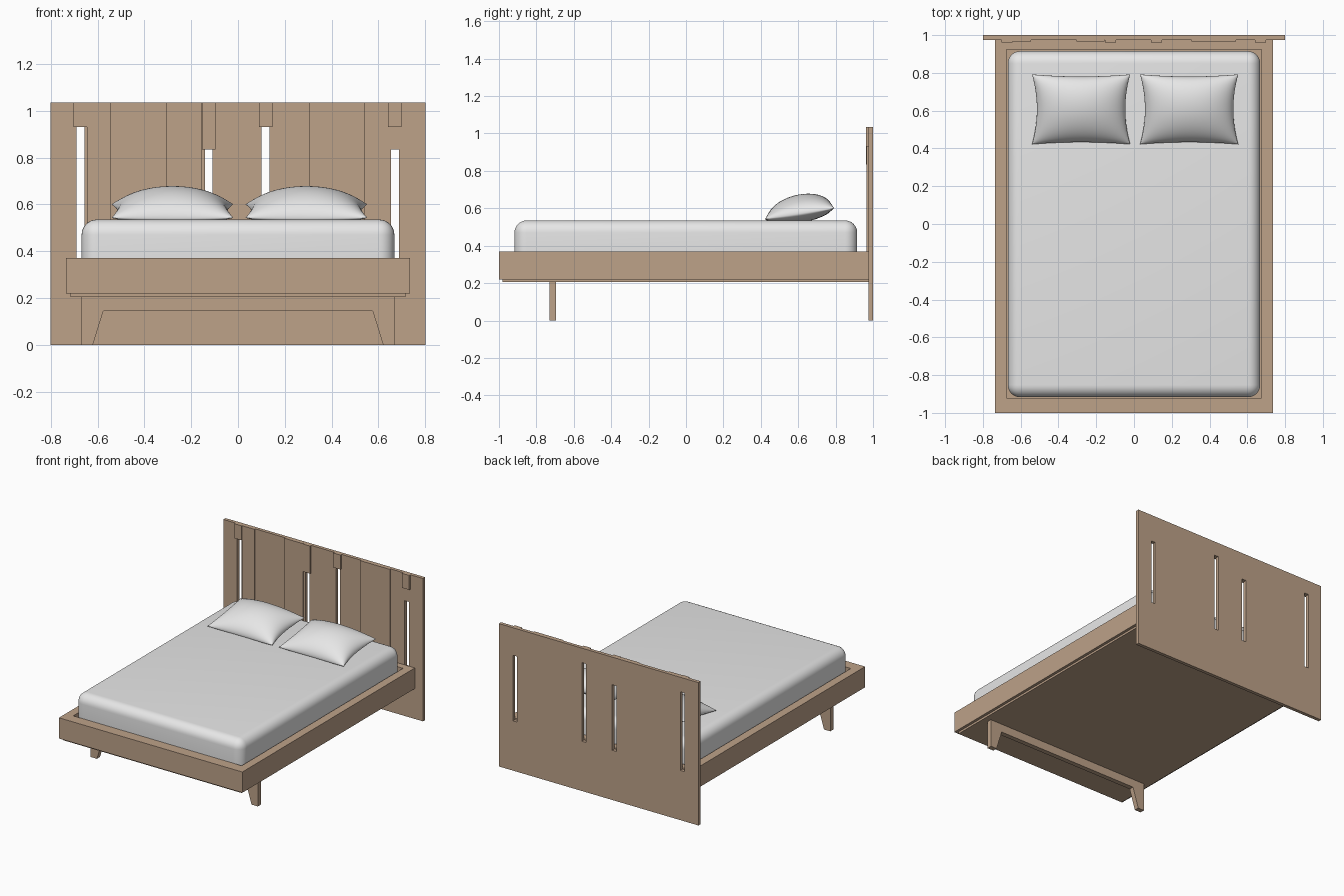
import bpy
import bmesh
from mathutils import Vector

if "Cube" in bpy.data.objects:
    bpy.data.objects.remove(bpy.data.objects["Cube"], do_unlink=True)


def material(name, rgb):
    mat = bpy.data.materials.new(name)
    mat.use_nodes = True
    mat.diffuse_color = (*rgb, 1)
    mat.node_tree.nodes["Principled BSDF"].inputs["Base Color"].default_value = (*rgb, 1)
    return mat


wood = material("light wood", (0.51, 0.36, 0.25))
linen = material("white linen", (0.8, 0.8, 0.8))


def add_object(name, bm, mat):
    bmesh.ops.recalc_face_normals(bm, faces=bm.faces)
    mesh = bpy.data.meshes.new(name)
    bm.to_mesh(mesh)
    bm.free()
    mesh.materials.append(mat)
    obj = bpy.data.objects.new(name, mesh)
    bpy.context.collection.objects.link(obj)
    return obj


def activate(obj):
    bpy.ops.object.select_all(action="DESELECT")
    obj.select_set(True)
    bpy.context.view_layer.objects.active = obj


def box(name, x, y, z, mat=wood):
    bm = bmesh.new()
    bmesh.ops.create_cube(bm, size=1)
    for v in bm.verts:
        v.co = Vector([lo + (c + 0.5) * (hi - lo) for c, (lo, hi) in zip(v.co, (x, y, z))])
    return add_object(name, bm, mat)


def cut(target, cutters):
    activate(target)
    for cutter in cutters:
        mod = target.modifiers.new("cut", "BOOLEAN")
        mod.operation = "DIFFERENCE"
        mod.solver = "EXACT"
        mod.object = cutter
        bpy.ops.object.modifier_apply(modifier=mod.name)
        bpy.data.objects.remove(cutter, do_unlink=True)


# Headboard with four upright slots
HEAD_TOP = 1.035
headboard = box("headboard", (-0.8, 0.8), (0.975, 1), (0, HEAD_TOP))
slots = [(-0.673, 0.93), (-0.125, 0.835), (0.118, 0.93), (0.67, 0.835)]
cut(headboard, [box("slot_cutter", (x - 0.017, x + 0.017), (0.9, 1.1), (0.36, top))
                for x, top in slots])

# Raised planks and the blocks above the slots
for left, right in [(-0.645, -0.545), (-0.305, -0.156), (0.305, 0.54)]:
    box("headboard_plank", (left, right), (0.966, 0.976), (0.37, HEAD_TOP))
for (x, top), bottom in zip(slots, (0.93, 0.835, 0.93, 0.93)):
    box("slot_block", (x - 0.029, x + 0.029), (0.962, 0.976), (bottom, HEAD_TOP))

# Frame with a recess for the mattress, and a set-back base
frame = box("bed_frame", (-0.735, 0.735), (-1, 0.975), (0.22, 0.37))
cut(frame, [box("recess_cutter", (-0.675, 0.675), (-0.922, 0.925), (0.24, 0.5))])
box("frame_base", (-0.715, 0.715), (-0.98, 0.975), (0.205, 0.22))

# Foot board cut out into two tapered legs
bm = bmesh.new()
half = [(0.575, 0.145), (0.62, 0), (0.67, 0), (0.67, 0.205)]
outline = half + [(-x, z) for x, z in reversed(half)]
face = bm.faces.new([bm.verts.new((x, -0.73, z)) for x, z in outline])
side = bmesh.ops.extrude_face_region(bm, geom=[face])["geom"]
bmesh.ops.translate(bm, vec=(0, 0.035, 0),
                    verts=[v for v in side if isinstance(v, bmesh.types.BMVert)])
add_object("front_legs", bm, wood)

# Mattress
mattress = box("mattress", (-0.668, 0.668), (-0.917, 0.915), (0.24, 0.535), linen)
bevel = mattress.modifiers.new("rounding", "BEVEL")
bevel.width = 0.065
bevel.segments = 8
activate(mattress)
bpy.ops.object.modifier_apply(modifier=bevel.name)
bpy.ops.object.shade_smooth_by_angle()


# Pillows with pinched corners, resting tilted on the mattress
def pillow(name, centre_x):
    bm = bmesh.new()
    for sign, height in ((1, 0.103), (-1, 0.05)):
        grid = bmesh.ops.create_grid(bm, x_segments=32, y_segments=32, size=1)
        for vert in grid["verts"]:
            # Crowd the grid toward the seam, where the curve is steepest
            u, v = [c * (1.5 - 0.5 * c * c) for c in vert.co.xy]
            bulge = (max(0, 1 - u * u) * max(0, 1 - v * v)) ** 0.5
            vert.co = (centre_x + 0.26 * u * (1 - 0.1 * (1 - v * v)),
                       0.607 + 0.185 * v * (1 - 0.06 * (1 - u * u)),
                       0.571 + 0.029 * v + sign * height * bulge)
    bmesh.ops.remove_doubles(bm, verts=bm.verts, dist=0.0005)
    obj = add_object(name, bm, linen)
    activate(obj)
    bpy.ops.object.shade_smooth_by_angle(angle=1.2)


pillow("right_pillow", -0.28)
pillow("left_pillow", 0.292)
